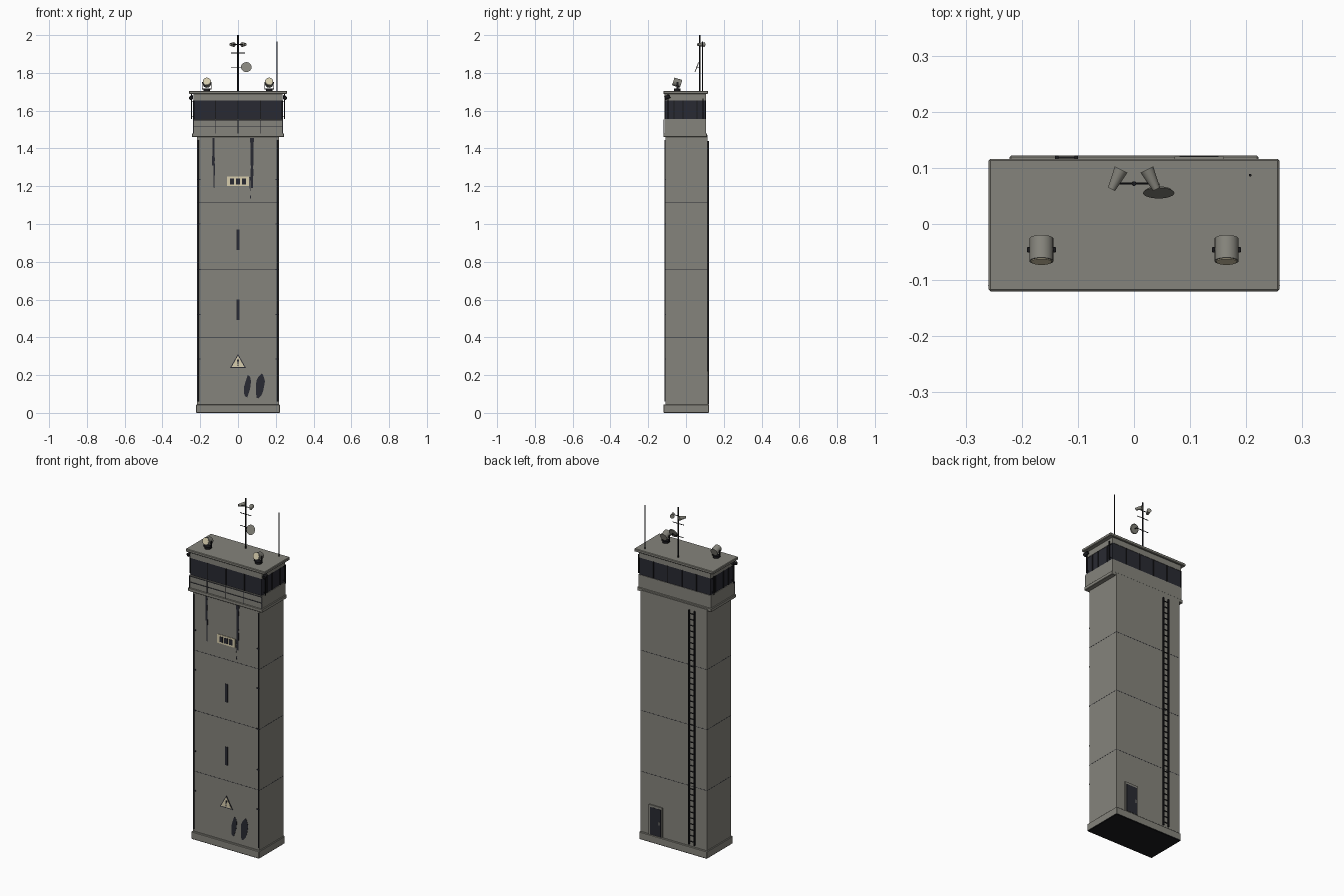
import bpy, bmesh, math, random
from mathutils import Vector, Matrix

if "Cube" in bpy.data.objects:
    bpy.data.objects.remove(bpy.data.objects["Cube"])

random.seed(4)


def material(name, rgb):
    m = bpy.data.materials.new(name)
    m.diffuse_color = (*rgb, 1)
    m.use_nodes = True
    m.node_tree.nodes["Principled BSDF"].inputs["Base Color"].default_value = m.diffuse_color
    return m


CONCRETE = material("concrete grey", (0.235, 0.23, 0.20))
DARK = material("dark blue grey", (0.022, 0.023, 0.032))
BLACK = material("black metal", (0.010, 0.010, 0.012))
CREAM = material("cream", (0.68, 0.61, 0.42))


def box(bm, x0, x1, y0, y1, z0, z1):
    mat = Matrix.Translation(((x0 + x1) / 2, (y0 + y1) / 2, (z0 + z1) / 2))
    mat = mat @ Matrix.Diagonal((x1 - x0, y1 - y0, z1 - z0, 1))
    return bmesh.ops.create_cube(bm, size=1, matrix=mat)


def rod(bm, p, q, r1, r2=None, sides=12):
    p, q = Vector(p), Vector(q)
    d = q - p
    mat = Matrix.Translation((p + q) / 2) @ d.to_track_quat('Z', 'Y').to_matrix().to_4x4()
    bmesh.ops.create_cone(bm, cap_ends=True, segments=sides, radius1=r1,
                          radius2=r1 if r2 is None else r2, depth=d.length, matrix=mat)


def plate(bm, pts, y0, y1):
    """Flat outline in x and z, thickened from y0 (front) to y1."""
    f = bm.faces.new([bm.verts.new((x, y0, z)) for x, z in pts])
    out = bmesh.ops.extrude_face_region(bm, geom=[f])
    for v in out["geom"]:
        if isinstance(v, bmesh.types.BMVert):
            v.co.y = y1


def finish(bm, name, mat, smooth=False, bevel=0):
    bmesh.ops.recalc_face_normals(bm, faces=bm.faces[:])
    me = bpy.data.meshes.new(name)
    bm.to_mesh(me)
    bm.free()
    ob = bpy.data.objects.new(name, me)
    bpy.context.collection.objects.link(ob)
    me.materials.append(mat)
    if bevel:
        b = ob.modifiers.new("bevel", 'BEVEL')
        b.width, b.segments = bevel, 1
    if smooth:
        bpy.ops.object.select_all(action='DESELECT')
        ob.select_set(True)
        bpy.context.view_layer.objects.active = ob
        bpy.ops.object.shade_smooth_by_angle(angle=math.radians(40))
    return ob


def block(name, mat, *dims, bevel=0):
    bm = bmesh.new()
    box(bm, *dims)
    return finish(bm, name, mat, bevel=bevel)


FRONT, BACK = -0.108, 0.114   # shaft faces

# Shaft, plinth and observation cabin
block("shaft", CONCRETE, -0.217, 0.217, FRONT, BACK, 0.04, 1.47)
plinth = block("plinth", CONCRETE, -0.222, 0.222, -0.12, 0.122, 0, 0.045, bevel=0.003)
plinth.data.materials.append(BLACK)
for f in plinth.data.polygons:
    f.material_index = 1 if f.normal.z < -0.5 else 0
block("cabin_floor", CONCRETE, -0.243, 0.243, -0.12, 0.110, 1.46, 1.48, bevel=0.002)
block("cabin_lower_wall", CONCRETE, -0.237, 0.237, -0.115, 0.106, 1.48, 1.555)
block("cabin_windows", DARK, -0.233, 0.233, -0.111, 0.103, 1.555, 1.655)
block("cabin_upper_wall", CONCRETE, -0.235, 0.235, -0.113, 0.105, 1.655, 1.69)
block("roof", CONCRETE, -0.259, 0.259, -0.12, 0.116, 1.688, 1.705, bevel=0.003)

# Window mullions around the cabin
bm = bmesh.new()
for x in (-0.12, 0, 0.12):
    box(bm, x - 0.003, x + 0.003, -0.115, -0.110, 1.555, 1.655)
for x in (-0.14, -0.047, 0.047, 0.14):
    box(bm, x - 0.003, x + 0.003, 0.102, 0.107, 1.555, 1.655)
for s in (-1, 1):
    for y in (-0.063, -0.016, 0.058):
        xs = sorted((s * 0.232, s * 0.237))
        box(bm, *xs, y - 0.003, y + 0.003, 1.555, 1.655)
finish(bm, "window_mullions", BLACK)

# Upright bars standing off the cabin sides, with brackets
bm = bmesh.new()
for s in (-1, 1):
    for y in (-0.095, 0.09):
        rod(bm, (s * 0.246, y, 1.555), (s * 0.246, y, 1.665), 0.003, sides=8)
        for z in (1.57, 1.65):
            rod(bm, (s * 0.23, y, z), (s * 0.246, y, z), 0.002, sides=6)
finish(bm, "side_bars", BLACK)

# Front railing
bm = bmesh.new()
for z in (1.515, 1.55):
    rod(bm, (-0.237, -0.118, z), (0.237, -0.118, z), 0.002, sides=6)
for x in (-0.235, -0.12, 0, 0.12, 0.235):
    rod(bm, (x, -0.118, 1.478), (x, -0.118, 1.552), 0.002, sides=6)
finish(bm, "front_railing", DARK)

# Small lamps under the roof corners
bm = bmesh.new()
for s in (-1, 1):
    rod(bm, (s * 0.245, -0.085, 1.675), (s * 0.249, -0.112, 1.667), 0.008, 0.011)
    rod(bm, (s * 0.245, -0.095, 1.67), (s * 0.245, -0.095, 1.69), 0.003, sides=6)
finish(bm, "corner_lamps", BLACK, smooth=True)

# Panel seams around the shaft
bm = bmesh.new()
for z in (0.40, 0.76, 1.115):
    box(bm, -0.2176, 0.2176, FRONT - 0.0006, BACK + 0.0006, z - 0.001, z + 0.001)
finish(bm, "panel_seams", DARK)

# Conduits up the front corners, with clamps
bm = bmesh.new()
for s in (-1, 1):
    rod(bm, (s * 0.211, -0.110, 0.06), (s * 0.211, -0.110, 1.445), 0.0035, sides=8)
    for z in (0.285, 0.52, 0.76, 1.0, 1.235):
        box(bm, s * 0.208 - 0.009, s * 0.208 + 0.009, -0.1125, -0.107, z - 0.003, z + 0.003)
finish(bm, "corner_conduits", DARK)

# Slit windows
bm = bmesh.new()
for z in (0.545, 0.917):
    box(bm, -0.009, 0.009, FRONT - 0.002, FRONT + 0.01, z - 0.054, z + 0.054)
finish(bm, "slit_windows", DARK)

# Notice board with three dark squares
block("notice_board", CREAM, -0.058, 0.058, FRONT - 0.003, FRONT + 0.002, 1.2, 1.252)
bm = bmesh.new()
for x in (-0.032, 0, 0.032):
    box(bm, x - 0.011, x + 0.011, FRONT - 0.005, FRONT, 1.21, 1.242)
finish(bm, "notice_squares", DARK)


# Warning triangle: dark rim, cream field, dark mark
def triangle(name, mat, w, z0, z1, d):
    b = bmesh.new()
    plate(b, [(-w, z0), (w, z0), (0, z1)], FRONT - d, FRONT)
    finish(b, name, mat)


triangle("warning_rim", DARK, 0.042, 0.238, 0.312, 0.002)
triangle("warning_field", CREAM, 0.034, 0.243, 0.303, 0.003)
bm = bmesh.new()
plate(bm, [(-0.003, 0.26), (0.003, 0.26), (0.005, 0.283), (-0.005, 0.283)], FRONT - 0.004, FRONT)
box(bm, -0.003, 0.003, FRONT - 0.004, FRONT, 0.249, 0.256)
finish(bm, "warning_mark", DARK)


# Stains running down from the cabin, and worn patches near the ground
def streak(b, x, top, bottom, w0, w1, n):
    left, right = [], []
    for i in range(n + 1):
        t = i / n
        w = (w0 + (w1 - w0) * t) * random.uniform(0.75, 1.2)
        z = top + (bottom - top) * t
        left.append((x - w, z))
        right.append((x + w, z))
    plate(b, left + right[::-1], FRONT - 0.0015, FRONT)


bm = bmesh.new()
streak(bm, -0.130, 1.455, 1.31, 0.007, 0.006, 8)
streak(bm, -0.126, 1.32, 1.19, 0.005, 0.002, 7)
streak(bm, 0.074, 1.455, 1.19, 0.009, 0.006, 14)
streak(bm, 0.064, 1.25, 1.175, 0.004, 0.001, 5)
streak(bm, 0.066, 1.15, 1.135, 0.003, 0.002, 2)
finish(bm, "stains", DARK)

bm = bmesh.new()
for cx, cz, w, h in ((0.05, 0.142, 0.017, 0.06), (0.117, 0.142, 0.024, 0.066)):
    pts = []
    for i in range(16):
        a = math.tau * i / 16
        k = random.uniform(0.86, 1.08)
        z = h * k * math.sin(a)
        pts.append((cx + w * k * math.cos(a) + 0.13 * z, cz + z))
    plate(bm, pts, FRONT - 0.0015, FRONT)
finish(bm, "worn_patches", DARK)

# Back door with frame and handle
block("door_frame", CONCRETE, 0.072, 0.16, BACK - 0.01, 0.120, 0.045, 0.222)
block("door", DARK, 0.081, 0.151, BACK, 0.1212, 0.047, 0.209)
block("door_handle", CONCRETE, 0.087, 0.093, BACK, 0.1225, 0.115, 0.135)

# Back ladder
bm = bmesh.new()
for x in (-0.138, -0.103):
    box(bm, x - 0.003, x + 0.003, BACK, 0.1225, 0.055, 1.44)
for i in range(40):
    z = 0.075 + i * 0.0345
    box(bm, -0.138, -0.103, 0.1165, 0.1205, z - 0.002, z + 0.002)
finish(bm, "ladder", BLACK)

# Searchlights on the roof, tilted slightly upwards
axis = Vector((0, -math.cos(0.3), math.sin(0.3)))
for side, s in (("left", -1), ("right", 1)):
    c = Vector((s * 0.165, -0.046, 1.748))
    bm = bmesh.new()
    rod(bm, c - axis * 0.021, c + axis * 0.021, 0.0215, sides=20)
    finish(bm, side + "_searchlight", CONCRETE, smooth=True)
    bm = bmesh.new()
    rod(bm, c + axis * 0.019, c + axis * 0.0225, 0.0185, sides=20)
    finish(bm, side + "_searchlight_lens", CREAM, smooth=True)
    bm = bmesh.new()
    rod(bm, (c.x, c.y, 1.70), (c.x, c.y, 1.718), 0.018, sides=16)
    rod(bm, c - Vector((0.026, 0, 0)), c + Vector((0.026, 0, 0)), 0.004, sides=8)
    for k in (-1, 1):
        box(bm, c.x + k * 0.0235 - 0.0015, c.x + k * 0.0235 + 0.0015,
            c.y - 0.005, c.y + 0.005, 1.712, 1.752)
    box(bm, c.x - 0.025, c.x + 0.025, c.y - 0.005, c.y + 0.005, 1.712, 1.718)
    finish(bm, side + "_searchlight_mount", BLACK)

# Mast with crossbars, and a separate whip aerial
MY = 0.072
bm = bmesh.new()
rod(bm, (0, MY, 1.70), (0, MY, 2.0), 0.0042)
for x0, x1, z in ((-0.037, 0.037, 1.905), (-0.037, 0.043, 1.83), (-0.027, 0.027, 1.95)):
    rod(bm, (x0, MY, z), (x1, MY, z), 0.002, sides=8)
rod(bm, (0.043, MY, 1.83), (0.043, 0.058, 1.83), 0.002, sides=8)
finish(bm, "mast", BLACK, smooth=True)
bm = bmesh.new()
rod(bm, (0.207, 0.087, 1.70), (0.207, 0.087, 1.965), 0.0025, sides=8)
finish(bm, "whip_aerial", BLACK, smooth=True)

# Dish and loudspeaker horns on the mast
bm = bmesh.new()
n = Vector((0, -math.cos(0.35), math.sin(0.35)))
c = Vector((0.044, 0.057, 1.83))
rod(bm, c - n * 0.002, c + n * 0.002, 0.024, 0.028, sides=24)
finish(bm, "dish", CONCRETE, smooth=True)
bm = bmesh.new()
for s in (-1, 1):
    rod(bm, (s * 0.040, 0.062, 1.95), (s * 0.023, 0.097, 1.95), 0.007, 0.0125, sides=16)
finish(bm, "horns", CONCRETE, smooth=True)
